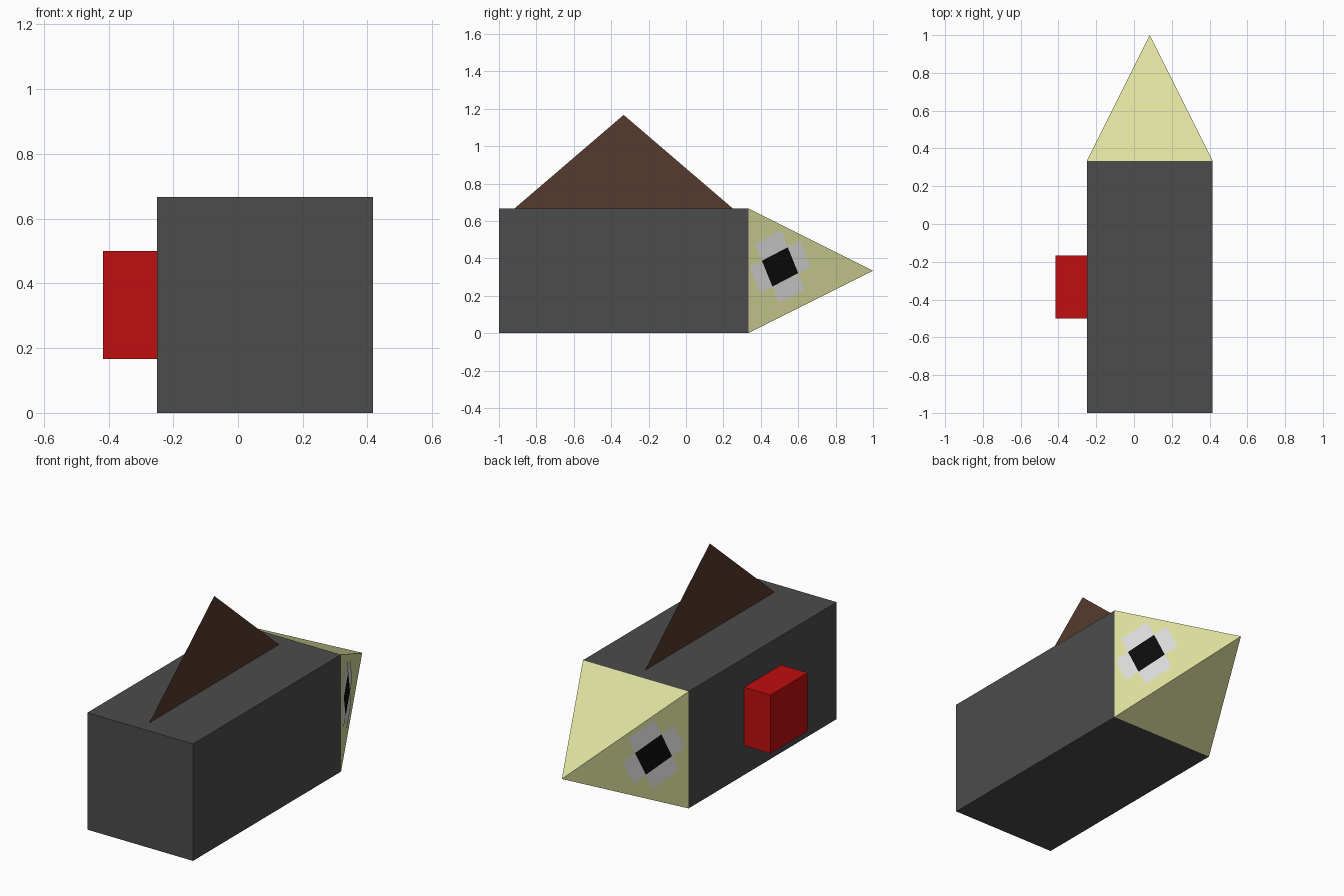
import bpy
from mathutils import Vector

if "Cube" in bpy.data.objects:
    bpy.data.objects.remove(bpy.data.objects["Cube"])


def material(name, r, g, b):
    # sRGB 0-255 to linear
    lin = [((c / 255 + 0.055) / 1.055) ** 2.4 if c > 10 else c / 255 / 12.92 for c in (r, g, b)]
    m = bpy.data.materials.new(name)
    m.diffuse_color = (*lin, 1)
    m.use_nodes = True
    m.node_tree.nodes["Principled BSDF"].inputs["Base Color"].default_value = m.diffuse_color
    return m


GREY = material("dark grey", 76, 76, 76)
RED = material("red", 192, 14, 14)
BROWN = material("brown", 86, 59, 46)
CREAM = material("pale yellow", 221, 224, 158)
SILVER = material("light grey", 220, 220, 220)
BLACK = material("black", 12, 12, 12)


def mesh_object(name, verts, faces, mat):
    me = bpy.data.meshes.new(name)
    me.from_pydata(verts, [], faces)
    me.materials.append(mat)
    ob = bpy.data.objects.new(name, me)
    bpy.context.collection.objects.link(ob)
    return ob


def box(name, lo, hi, mat):
    verts = [(x, y, z) for x in (lo[0], hi[0]) for y in (lo[1], hi[1]) for z in (lo[2], hi[2])]
    faces = [(0, 1, 3, 2), (4, 6, 7, 5), (0, 4, 5, 1), (2, 3, 7, 6), (0, 2, 6, 4), (1, 5, 7, 3)]
    return mesh_object(name, verts, faces, mat)


S = 1 / 12      # original grid step
CX = S          # centre line of the body

# Body and side block
box("body", (-3 * S, -1, 0), (5 * S, 4 * S, 8 * S), GREY)
box("side_block", (-5 * S, -6 * S, 2 * S), (-3 * S, -2 * S, 6 * S), RED)

# Flat fin standing on the centre line
mesh_object("fin", [(CX, -11 * S, 8 * S), (CX, 3 * S, 8 * S), (CX, -4 * S, 14 * S)],
            [(0, 1, 2)], BROWN)

# Four-sided pointed nose, open where it meets the body
x0, x1, yb, h = -3 * S, 5 * S, 4 * S, 8 * S
mesh_object("nose", [(x0, yb, 0), (x1, yb, 0), (x1, yb, h), (x0, yb, h), (CX, 1, h / 2)],
            [(1, 0, 4), (2, 1, 4), (3, 2, 4), (0, 3, 4)], CREAM)

# Eyes: black tilted centre with four grey arms, lying on both nose flanks
CENTRE, U, V = Vector((0.503, 0.354)), Vector((0.069, 0.036)), Vector((-0.028, 0.069))
ARMS = [(-1, 1, 1, 2.3), (-1, 1, -2.25, -1), (1, 1.95, -1, 1), (-1.95, -1, -1, 1)]


def eye_plate(name, side, rects, mat):
    verts, faces = [], []
    for u0, u1, v0, v1 in rects:
        quad = []
        for u, v in ((u0, v0), (u1, v0), (u1, v1), (u0, v1)):
            y, z = CENTRE + U * u + V * v
            if side < 0:
                y = 1.023 - y      # pattern is mirrored on the other flank
            quad.append(len(verts))
            verts.append((CX + side * ((1 - y) / 2 + 0.003), y, z))
        faces.append(quad)
    mesh_object(name, verts, faces, mat)


for label, side in (("right", 1), ("left", -1)):
    eye_plate(label + "_eye_white", side, ARMS, SILVER)
    eye_plate(label + "_pupil", side, [(-1, 1, -1, 1)], BLACK)
